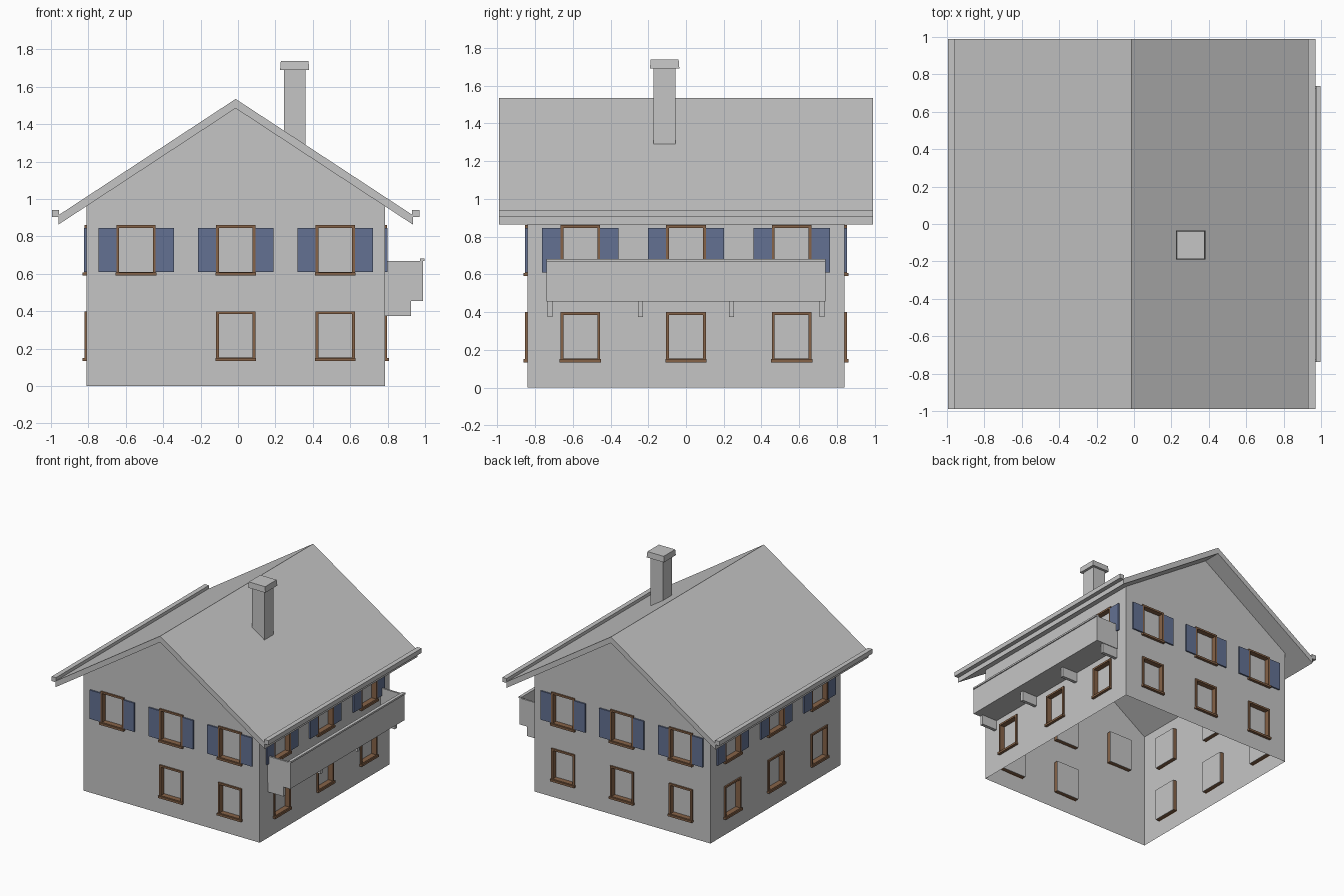
import bpy, bmesh
from math import radians
from mathutils import Matrix, Vector

if "Cube" in bpy.data.objects:
    bpy.data.objects.remove(bpy.data.objects["Cube"])


def material(name, rgb):
    m = bpy.data.materials.new(name)
    m.use_nodes = True
    m.diffuse_color = (*rgb, 1)
    m.node_tree.nodes["Principled BSDF"].inputs["Base Color"].default_value = (*rgb, 1)
    return m


GREY = material("plain grey", (0.56, 0.56, 0.56))
BROWN = material("wood brown", (0.24, 0.125, 0.065))
BLUE = material("shutter blue", (0.125, 0.165, 0.29))

CX = -0.0125            # ridge and house centre
HALF_X, HALF_Y = 0.7975, 0.84
RIDGE, SLOPE, SLAB = 1.535, 0.656, 0.05
ROOF_X, ROOF_Y = 0.947, 0.99


def roof_z(x):
    return RIDGE - SLOPE * abs(x - CX)


def finish(name, bm, mat, matrix=Matrix()):
    me = bpy.data.meshes.new(name)
    bm.to_mesh(me)
    bm.free()
    me.materials.append(mat)
    ob = bpy.data.objects.new(name, me)
    ob.matrix_world = matrix
    bpy.context.collection.objects.link(ob)
    return ob


def add_box(bm, x, y, z):
    size = Matrix.Diagonal((x[1] - x[0], y[1] - y[0], z[1] - z[0], 1))
    mid = Vector((sum(x) / 2, sum(y) / 2, sum(z) / 2))
    return bmesh.ops.create_cube(bm, size=1, matrix=Matrix.Translation(mid) @ size)["verts"]


def boxes(name, parts, mat, matrix=Matrix()):
    bm = bmesh.new()
    for p in parts:
        add_box(bm, *p)
    return finish(name, bm, mat, matrix)


# Window layout, in wall coordinates: x along the wall, -y outward
W, FRAME, OUT, DEEP = 0.105, 0.015, 0.012, 0.035
UPPER, LOWER = (0.595, 0.86), (0.138, 0.4)


def wall(name, half, outline, windows, matrix):
    bm = bmesh.new()
    bm.faces.new([bm.verts.new((x, 0, z)) for x, z in outline])
    # Cut the window openings
    cuts = {(u + s * W, 0) for u, _ in windows for s in (-1, 1)}
    cuts |= {(h, 1) for _, span in windows for h in span}
    for value, vertical in sorted(cuts):
        co = (0, 0, value) if vertical else (value, 0, 0)
        no = (0, 0, 1) if vertical else (1, 0, 0)
        bmesh.ops.bisect_plane(bm, geom=bm.verts[:] + bm.edges[:] + bm.faces[:],
                               plane_co=co, plane_no=no)
    holes = []
    for f in bm.faces:
        c = f.calc_center_median()
        if any(abs(c.x - u) < W and a < c.z < b for u, (a, b) in windows):
            holes.append(f)
    bmesh.ops.delete(bm, geom=holes, context="FACES")
    finish(name, bm, GREY, matrix)


def window(name, u, span, matrix):
    a, b = span
    depth = (-OUT, DEEP - 0.004)
    boxes(name + "_frame", [
        ((u - W, u - W + FRAME), depth, span),
        ((u + W - FRAME, u + W), depth, span),
        ((u - W + FRAME, u + W - FRAME), depth, (a, a + FRAME)),
        ((u - W + FRAME, u + W - FRAME), depth, (b - FRAME, b)),
        ((u - W - 0.004, u + W + 0.004), (-0.022, 0), (a - 0.005, a + 0.012)),
    ], BROWN, matrix)
    boxes(name + "_pane", [((u - W, u + W), (DEEP - 0.004, DEEP), span)], GREY, matrix)
    # Shutters on the upper floor only
    if span == UPPER:
        z = (a + 0.015, b - 0.015)
        boxes(name + "_shutters", [
            ((u - W - 0.097, u - W), (-0.013, -0.001), z),
            ((u + W, u + W + 0.097), (-0.013, -0.001), z)], BLUE, matrix)


# Four walls with their windows
eave = roof_z(CX + HALF_X) - SLAB
for i, side in enumerate(("front", "right", "back", "left")):
    gable = i % 2 == 0
    half, dist, step = (HALF_X, HALF_Y, 0.5325) if gable else (HALF_Y, HALF_X, 0.56)
    matrix = (Matrix.Translation((CX, 0, 0)) @ Matrix.Rotation(radians(90 * i), 4, "Z")
              @ Matrix.Translation((0, -dist, 0)))
    outline = [(-half, 0), (half, 0), (half, eave), (-half, eave)]
    if gable:
        outline.insert(3, (0, RIDGE - SLAB))
    windows = [(u, span) for span in (LOWER, UPPER) for u in (-step, 0, step)]
    if side == "front":
        windows.remove((-step, LOWER))
    wall(side + "_wall", half, outline, windows, matrix)
    for n, (u, span) in enumerate(windows):
        window(f"{side}_window_{n + 1}", u, span, matrix)

# Roof: chevron profile pushed from front to back
bm = bmesh.new()
xs = (CX - ROOF_X, CX, CX + ROOF_X)
profile = [(x, roof_z(x) - SLAB) for x in xs] + [(x, roof_z(x)) for x in reversed(xs)]
ends = []
for y in (-ROOF_Y, ROOF_Y):
    ring = [bm.verts.new((x, y, z)) for x, z in profile]
    bm.faces.new((ring[0], ring[1], ring[4], ring[5]))
    bm.faces.new((ring[1], ring[2], ring[3], ring[4]))
    ends.append(ring)
for k in range(6):
    j = (k + 1) % 6
    bm.faces.new((ends[0][k], ends[0][j], ends[1][j], ends[1][k]))
bmesh.ops.recalc_face_normals(bm, faces=bm.faces[:])
finish("roof", bm, GREY)

# Gutters along both eaves
for name, s in (("left_gutter", 1), ("right_gutter", -1)):
    x = sorted((CX + s * (ROOF_X - 0.003), CX + s * (ROOF_X + 0.035)))
    boxes(name, [(x, (-ROOF_Y, ROOF_Y), (0.905, 0.942))], GREY)

# Chimney shaft follows the roof slope at its foot
bm = bmesh.new()
for v in add_box(bm, (0.245, 0.36), (-0.172, -0.055), (1, 1.695)):
    if v.co.z < 1.1:
        v.co.z = roof_z(v.co.x) - 0.02
finish("chimney", bm, GREY)

# Chimney cap tapers slightly upward
bm = bmesh.new()
mid = Vector((0.303, -0.113, 0))
for v in add_box(bm, (0.225, 0.381), (-0.191, -0.035), (1.69, 1.737)):
    if v.co.z > 1.71:
        v.co.x = mid.x + (v.co.x - mid.x) * 0.95
        v.co.y = mid.y + (v.co.y - mid.y) * 0.95
finish("chimney_cap", bm, GREY)

# Balcony: floor, parapet, hand rail and brackets
inner, outer, end, t = CX + HALF_X, 0.99, 0.738, 0.015
height = (0.455, 0.67)
boxes("balcony_floor", [((inner, outer - t), (-end + t, end - t), (0.455, 0.475))], GREY)
boxes("balcony_parapet", [
    ((outer - t, outer), (-end, end), height),
    ((inner, outer - t), (-end, -end + t), height),
    ((inner, outer - t), (end - t, end), height)], GREY)
boxes("balcony_rail", [((0.972, 0.998), (-end, end), (0.668, 0.682))], GREY)
boxes("balcony_brackets", [
    ((inner, 0.925), (y - 0.013, y + 0.013), (0.375, 0.456))
    for y in (-0.72, -0.24, 0.24, 0.72)], GREY)
